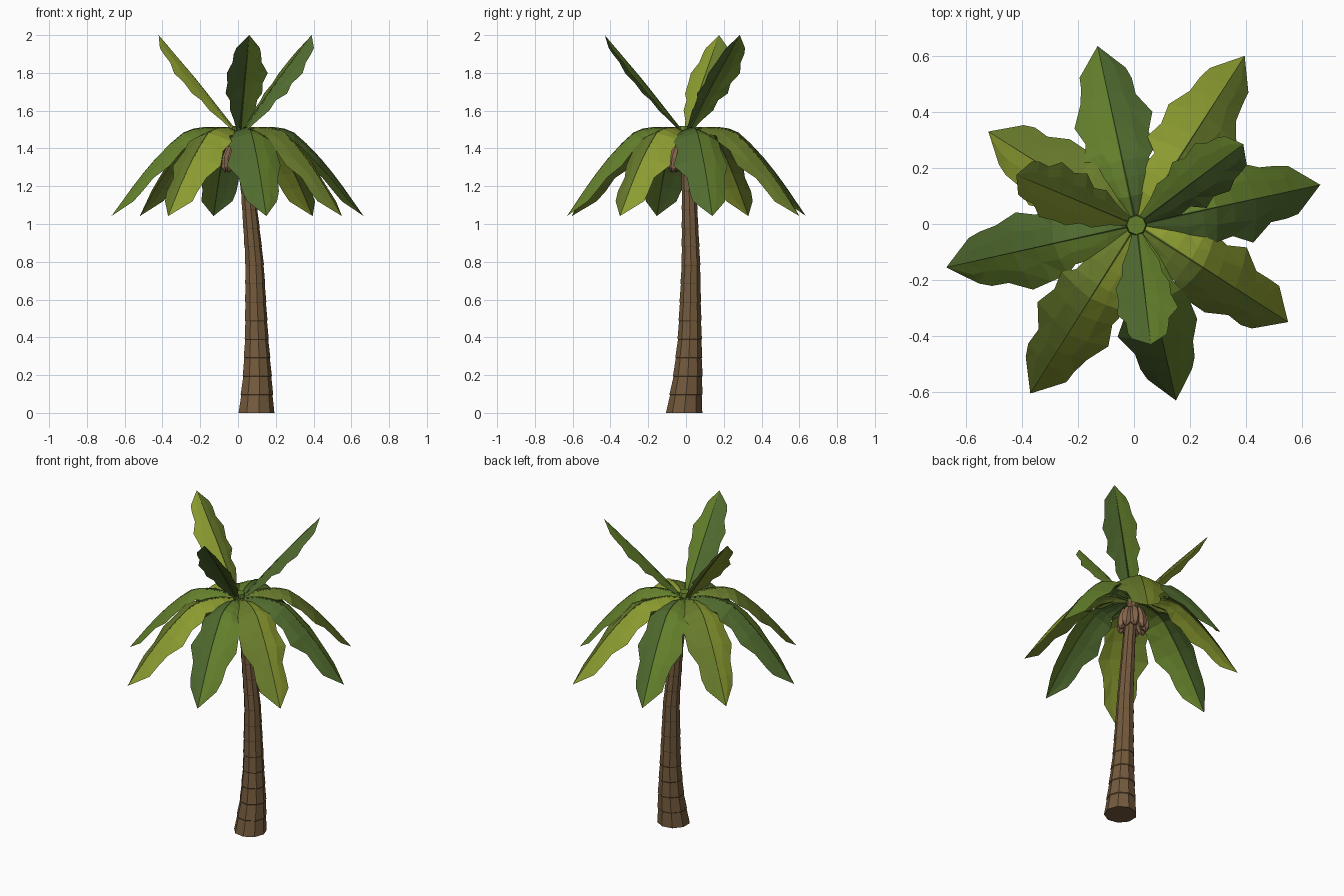
import bpy, bmesh, math, random
from mathutils import Vector, Matrix

if "Cube" in bpy.data.objects:
    bpy.data.objects.remove(bpy.data.objects["Cube"])

random.seed(4)


def material(name, rgb):
    m = bpy.data.materials.new(name)
    m.diffuse_color = (*rgb, 1)
    m.use_nodes = True
    m.node_tree.nodes["Principled BSDF"].inputs["Base Color"].default_value = m.diffuse_color
    return m


BARK = material("bark", (0.17, 0.1, 0.045))
NUT = material("husk", (0.24, 0.135, 0.075))
GREEN = material("leaf_green", (0.13, 0.22, 0.025))
LIME = material("leaf_lime", (0.26, 0.33, 0.03))
MID = material("leaf_mid", (0.14, 0.2, 0.025))
DARK = material("leaf_dark", (0.08, 0.145, 0.028))


def finish(name, bm, *mats):
    bmesh.ops.recalc_face_normals(bm, faces=bm.faces)
    me = bpy.data.meshes.new(name)
    bm.to_mesh(me)
    bm.free()
    ob = bpy.data.objects.new(name, me)
    bpy.context.collection.objects.link(ob)
    for m in mats:
        me.materials.append(m)
    return ob


def interp(table, t):
    """Piecewise linear lookup: rows are (t, values...)."""
    for a, b in zip(table, table[1:]):
        if t <= b[0]:
            f = (t - a[0]) / (b[0] - a[0])
            return [p + (q - p) * f for p, q in zip(a[1:], b[1:])]
    return list(table[-1][1:])


def loft(name, rings, sides, mat):
    """Capped tube through rings of (x, y, z, radius)."""
    bm = bmesh.new()
    loops = [[bm.verts.new((x + r * math.cos(2 * math.pi * i / sides),
                            y + r * math.sin(2 * math.pi * i / sides), z))
              for i in range(sides)] for x, y, z, r in rings]
    for a, b in zip(loops, loops[1:]):
        for i in range(sides):
            j = (i + 1) % sides
            bm.faces.new((a[i], a[j], b[j], b[i]))
    bm.faces.new(loops[0][::-1])
    bm.faces.new(loops[-1])
    return finish(name, bm, mat)


# Trunk: leaning, tapering, with a small step under every ring
PATH = [(0, 0.095, -0.01, 0.095), (0.2, 0.1, 0.01, 0.077), (0.4, 0.097, 0.02, 0.063),
        (0.8, 0.086, 0.026, 0.049), (1.2, 0.05, 0.016, 0.038), (1.47, 0.01, 0, 0.035)]
rings, n = [], 15
for k in range(n):
    for z, s in ((1.47 * k / n, 1.03), (1.47 * (k + 1) / n - 0.004, 0.985)):
        x, y, r = interp(PATH, z)
        rings.append((x, y, z, r * s))
loft("trunk", rings, 9, BARK)

# Crown cap
loft("crown_cap", [(0.008, -0.004, 1.44, 0.03), (0.008, -0.004, 1.5, 0.038),
                   (0.008, -0.004, 1.52, 0.034)], 8, GREEN)

# Husk cluster hanging under the crown
bm = bmesh.new()
for i in range(9):
    a = 2 * math.pi * (i + 0.5) / 9
    rot = Matrix.Rotation(a, 4, 'Z') @ Matrix.Translation((0.06, 0, 1.35)) \
        @ Matrix.Rotation(math.radians(-14), 4, 'Y') @ Matrix.Diagonal((0.036, 0.034, 0.08, 1))
    bmesh.ops.create_uvsphere(bm, u_segments=6, v_segments=4, radius=1,
                              matrix=Matrix.Translation((0.008, -0.003, 0)) @ rot)
    for v in bm.verts:
        v.co.z = max(v.co.z, 1.26)
finish("husk_cluster", bm, NUT)

# Fronds: fraction along the leaf against half width, giving a ragged edge
WIDTH = [(0, 0.02), (0.13, 0.055), (0.24, 0.09), (0.34, 0.09), (0.42, 0.128), (0.52, 0.122),
         (0.64, 0.142), (0.74, 0.1), (0.83, 0.095), (0.89, 0.085), (1, 0.0)]
DROOP = [(0, 1.485), (0.15, 1.513), (0.3, 1.508), (0.4, 1.492), (0.58, 1.393),
         (0.78, 1.24), (1, 1.042)]
UPRIGHT = [(0, 1.49), (0.5, 1.755), (1, 2.0)]


def frond(name, tip, profile, scale, fold, mats):
    """Ridged leaf sheet from the crown to tip=(x, y), with a thin midrib."""
    base = Vector((0.008, -0.002, 0))
    d = Vector((tip[0], tip[1], 0)) - base
    length = d.length
    d.normalize()
    side = Vector((-d.y, d.x, 0))
    bm = bmesh.new()
    rows, ribs = [], []
    for t, w in WIDTH:
        z = interp(profile, t)[0]
        z2, z1 = interp(profile, min(t + .06, 1))[0], interp(profile, max(t - .06, 0))[0]
        run = (min(t + .06, 1) - max(t - .06, 0)) * length
        normal = (Vector((0, 0, 1)) * run - d * (z2 - z1)).normalized()
        mid = base + d * (0.02 + t * (length - 0.02)) + Vector((0, 0, z))
        row = []
        for u in (-1, -0.5, 0, 0.5, 1):
            jit = 1 + random.uniform(-0.08, 0.08)
            drop = fold * w * scale * (abs(u) ** 1.35)
            row.append(bm.verts.new(mid + side * u * w * scale * jit - normal * drop))
        if t == 1:
            for v in row[1:]:
                bm.verts.remove(v)
            row = row[:1] * 5
        rows.append(row)
        rw = 0.006 * (1 - t)
        ribs.append([bm.verts.new(mid + o) for o in
                     (side * rw, normal * rw, -side * rw, -normal * rw * 1.5)])
    for a, b in zip(rows, rows[1:]):
        for i in range(4):
            quad = (a[i], a[i + 1], b[i + 1], b[i])
            f = bm.faces.new(list(dict.fromkeys(quad)))
            f.material_index = 0 if i < 2 else 1
    for a, b in zip(ribs, ribs[1:]):
        for i in range(4):
            j = (i + 1) % 4
            bm.faces.new((a[i], a[j], b[j], b[i]))
    bmesh.ops.remove_doubles(bm, verts=bm.verts, dist=1e-5)
    bmesh.ops.triangulate(bm, faces=bm.faces)
    finish(name, bm, *mats)


# Eight drooping fronds
TIPS = [(-0.13, 0.635), (0.395, 0.60), (0.665, 0.14), (0.55, -0.35),
        (0.15, -0.63), (-0.37, -0.605), (-0.67, -0.155), (-0.52, 0.33)]
for i, tip in enumerate(TIPS):
    frond(f"drooping_frond_{i + 1}", tip, DROOP, 1.0, 0.4,
          (MID, LIME) if i % 2 else (DARK, GREEN))

# Three upright fronds
for i, tip in enumerate([(-0.42, 0.175), (0.39, 0.285), (0.06, -0.43)]):
    frond(f"upright_frond_{i + 1}", tip, UPRIGHT, 0.76, 0.34,
          (MID, LIME) if i == 0 else (DARK, GREEN))
